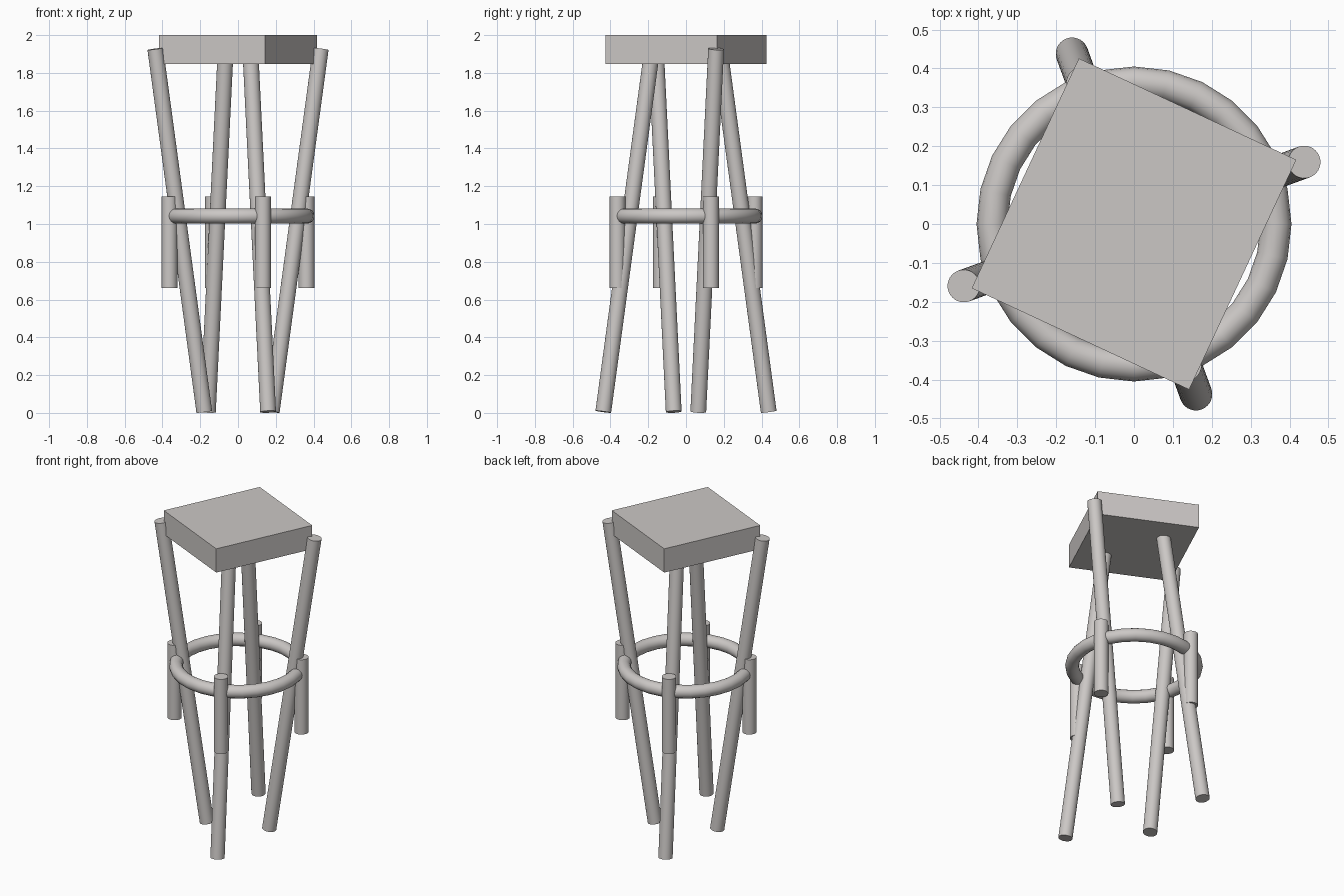
import bpy
import math
from mathutils import Vector

cube = bpy.data.objects.get("Cube")
if cube:
    bpy.data.objects.remove(cube, do_unlink=True)

# Single warm grey finish
GREY = (0.60, 0.575, 0.56, 1.0)
grey = bpy.data.materials.new("warm_grey")
grey.use_nodes = True
grey.diffuse_color = GREY
grey.node_tree.nodes["Principled BSDF"].inputs["Base Color"].default_value = GREY


def finish(name, smooth=True):
    obj = bpy.context.object
    obj.name = name
    obj.data.materials.append(grey)
    if smooth:
        bpy.ops.object.shade_smooth_by_angle(angle=math.radians(40))
    return obj


def rod(name, start, end, radius):
    """Round bar with square-cut ends between two points."""
    start, end = Vector(start), Vector(end)
    axis = end - start
    bpy.ops.mesh.primitive_cylinder_add(
        vertices=28, radius=radius, depth=axis.length,
        location=(start + end) / 2,
        rotation=axis.to_track_quat('Z', 'Y').to_euler())
    return finish(name)


def polar(radius, angle, z):
    return (radius * math.cos(angle), radius * math.sin(angle), z)


# Square seat slab, turned about the vertical axis
bpy.ops.mesh.primitive_cube_add(size=1, location=(0, 0, 1.923),
                                rotation=(0, 0, math.radians(-25)))
bpy.context.object.scale = (0.617, 0.652, 0.154)
finish("seat", smooth=False)

# Legs: one opposite pair splays outward going up, the other going down;
# each has a short upright post where it meets the foot ring
WIDE, NARROW = 0.466, 0.19
for i, side in enumerate(("left", "back", "right", "front")):
    angle = math.radians(20 + 90 * i)
    foot, head = (NARROW, WIDE) if i % 2 == 0 else (WIDE, NARROW)
    rod(side + "_leg", polar(foot, angle, 0.006), polar(head, angle, 1.927), 0.042)
    rod(side + "_post", polar(0.386, angle, 0.66), polar(0.386, angle, 1.145), 0.042)

# Foot ring
bpy.ops.mesh.primitive_torus_add(major_radius=0.365, minor_radius=0.04,
                                 major_segments=28, minor_segments=16,
                                 location=(0, 0, 1.042))
finish("foot_ring")
